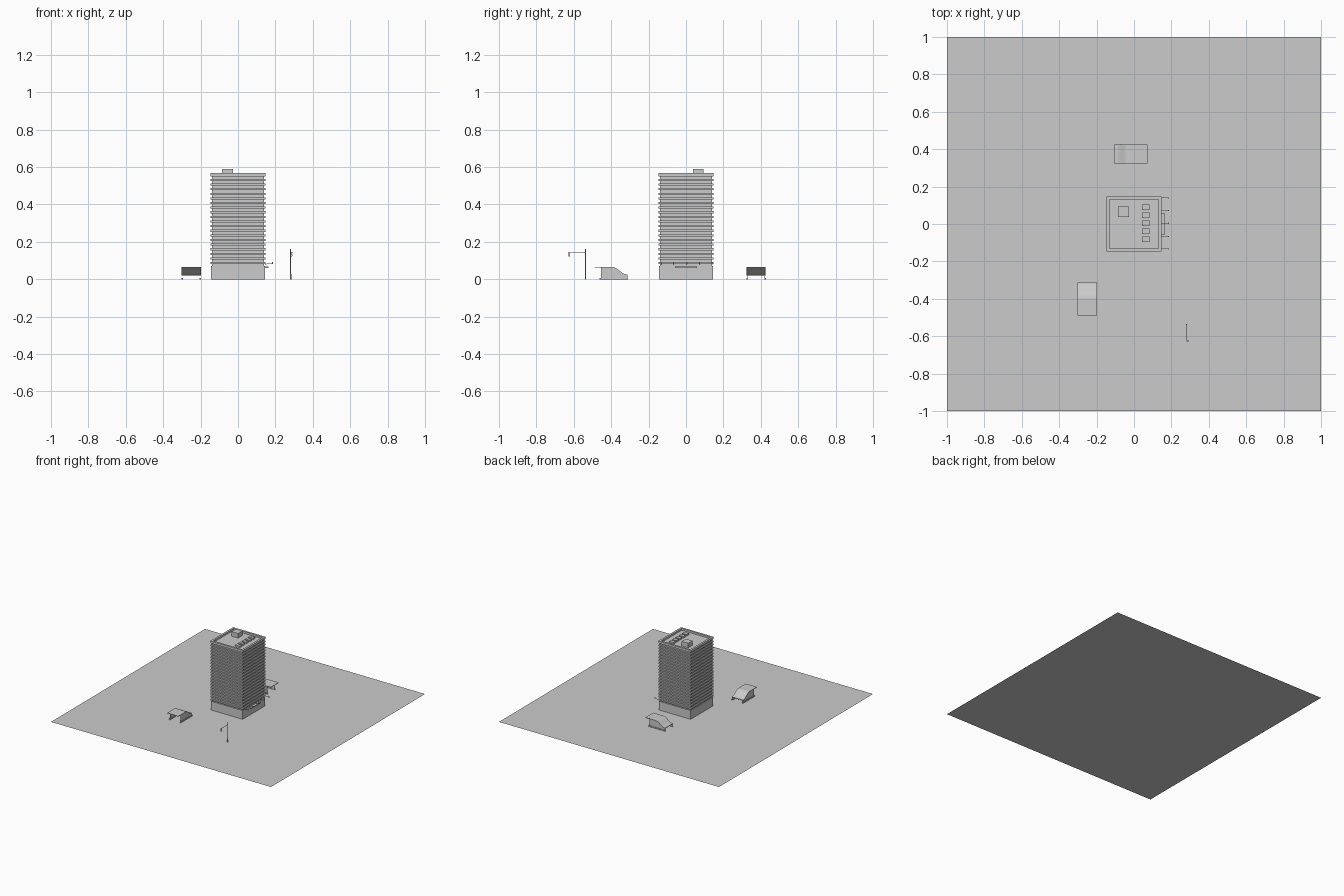
import bpy, bmesh, math
from mathutils import Matrix

if "Cube" in bpy.data.objects:
    bpy.data.objects.remove(bpy.data.objects["Cube"])


def finish(name, bm):
    bmesh.ops.recalc_face_normals(bm, faces=bm.faces)
    me = bpy.data.meshes.new(name)
    bm.to_mesh(me)
    bm.free()
    ob = bpy.data.objects.new(name, me)
    bpy.context.collection.objects.link(ob)
    return ob


def boxes(name, ranges):
    """One object from boxes given as (x0, x1, y0, y1, z0, z1)."""
    bm = bmesh.new()
    for x0, x1, y0, y1, z0, z1 in ranges:
        m = Matrix.Translation(((x0 + x1) / 2, (y0 + y1) / 2, (z0 + z1) / 2))
        m = m @ Matrix.Diagonal((x1 - x0, y1 - y0, z1 - z0, 1))
        bmesh.ops.create_cube(bm, size=1, matrix=m)
    return finish(name, bm)


def prism(name, profile, x0, x1):
    """Extrude a (y, z) outline along x."""
    bm = bmesh.new()
    face = bm.faces.new([bm.verts.new((x0, y, z)) for y, z in profile])
    ext = bmesh.ops.extrude_face_region(bm, geom=[face])
    for v in ext["geom"]:
        if isinstance(v, bmesh.types.BMVert):
            v.co.x = x1
    return finish(name, bm)


def rod(name, a, b, r, sides=8):
    cu = bpy.data.curves.new(name, 'CURVE')
    cu.dimensions = '3D'
    cu.bevel_depth = r
    cu.bevel_resolution = max(0, sides // 4 - 1)
    cu.use_fill_caps = True
    sp = cu.splines.new('POLY')
    sp.points.add(1)
    sp.points[0].co = (*a, 1)
    sp.points[1].co = (*b, 1)
    ob = bpy.data.objects.new(name, cu)
    bpy.context.collection.objects.link(ob)
    return ob


# Plaza
bm = bmesh.new()
bmesh.ops.create_grid(bm, x_segments=1, y_segments=1, size=1)
finish("plaza", bm)

# Tower: podium, recessed glazing, floor bands
H = 0.144
boxes("tower_podium", [(-H, H, -H, H, 0, 0.072)])
G = 0.138
boxes("tower_glazing", [(-G, G, -G, G, 0.07, 0.553)])
B = 0.148
floors, z0, z1 = 20, 0.072, 0.566
step = (z1 - z0) / floors
boxes("floor_bands", [(-B, B, -B, B, z0 + i * step + 0.009, z0 + i * step + 0.02)
                      for i in range(floors - 1)])

# Roof parapet rings and equipment
def ring(o, i, z0, z1):
    return [(-o, o, -o, -i, z0, z1), (-o, o, i, o, z0, z1),
            (-o, -i, -i, i, z0, z1), (i, o, -i, i, z0, z1)]

boxes("roof_parapet", ring(B, 0.132, 0.55, 0.568))
boxes("roof_plant_room", [(-0.086, -0.026, 0.038, 0.094, 0.553, 0.59)])
boxes("roof_vents", [(0.042, 0.082, y - 0.014, y + 0.014, 0.553, 0.566)
                     for y in (0.09, 0.047, 0.004, -0.039, -0.082)])

# Entrance canopy and projecting poles on the right side
boxes("entrance_canopy", [(H, 0.164, -0.058, 0.06, 0.06, 0.067)])
for i, y in enumerate((0.14, 0.073, 0.004, -0.066, -0.133)):
    rod(f"wall_pole_{i}", (H, y, 0.081), (0.183, y, 0.084), 0.0016)
    boxes(f"wall_pole_tip_{i}", [(0.181, 0.187, y - 0.003, y + 0.003, 0.082, 0.091)])


# Curved-roof stair shelters, open towards local -y
top = [(-0.09, 0.066), (0.005, 0.066), (0.018, 0.063), (0.030, 0.057),
       (0.042, 0.048), (0.054, 0.038), (0.066, 0.030), (0.078, 0.026), (0.088, 0.025)]
under = [(y, z - 0.004) for y, z in reversed(top)]
wall = [(-0.055, 0.006)] + [(-0.055, 0.063)] + [(y, z - 0.002) for y, z in top[1:]] + [(0.088, 0.006)]

def shelter(tag, x, y, angle):
    parts = [prism(f"shelter_roof_{tag}", top + under, -0.051, 0.051)]
    for s, side in ((-1, "left"), (1, "right")):
        parts.append(prism(f"shelter_wall_{side}_{tag}", wall, s * 0.046, s * 0.048))
    parts.append(boxes(f"shelter_curb_{tag}", [
        (-0.052, -0.044, -0.062, 0.09, 0, 0.008),
        (0.044, 0.052, -0.062, 0.09, 0, 0.008)]))
    for p in parts:
        p.location = (x, y, 0)
        p.rotation_euler.z = angle

shelter("front", -0.25, -0.40, 0)
shelter("rear", -0.019, 0.375, math.pi / 2)

# Traffic signal: pole, base, arm and head
px, py = 0.281, -0.537
rod("signal_pole", (px, py, 0), (px, py, 0.163), 0.0022)
rod("signal_base", (px, py, 0), (px, py, 0.028), 0.004)
rod("signal_arm", (px, py, 0.142), (px, -0.622, 0.142), 0.0016)
boxes("signal_head", [(0.281, 0.290, -0.629, -0.620, 0.122, 0.147)])
for i in range(3):
    z = 0.127 + i * 0.0075
    rod(f"signal_lens_{i}", (0.289, -0.6245, z), (0.292, -0.6245, z), 0.003)
